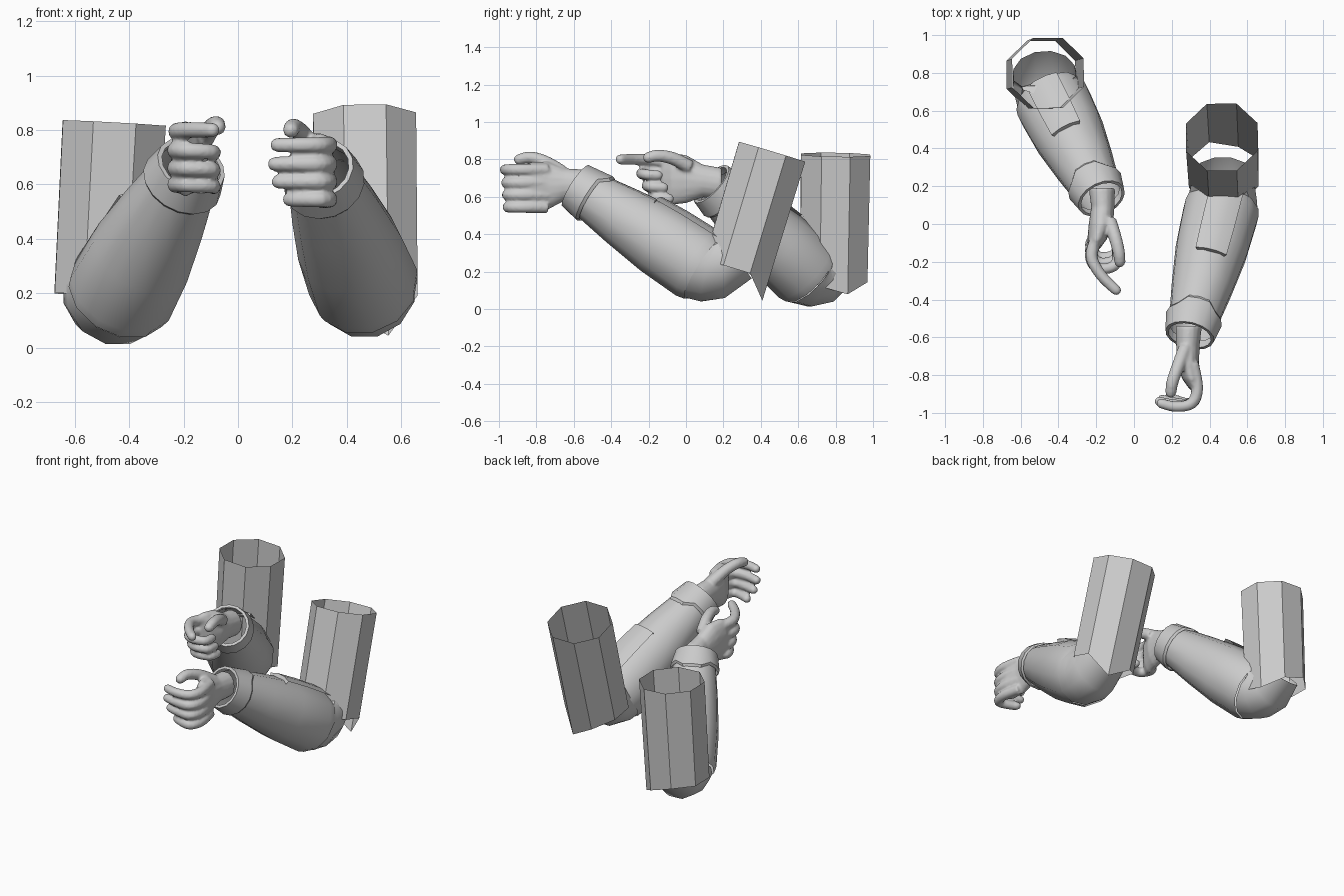
import bpy, bmesh, math
from mathutils import Vector

if "Cube" in bpy.data.objects:
    bpy.data.objects.remove(bpy.data.objects["Cube"])

grey = bpy.data.materials.new("plain grey")
grey.diffuse_color = (0.6, 0.6, 0.6, 1)
grey.use_nodes = True
grey.node_tree.nodes["Principled BSDF"].inputs["Base Color"].default_value = grey.diffuse_color
UP = Vector((0, 0, 1))


def finish(name, bm, angle):
    bmesh.ops.recalc_face_normals(bm, faces=bm.faces[:])
    me = bpy.data.meshes.new(name)
    bm.to_mesh(me)
    bm.free()
    me.materials.append(grey)
    ob = bpy.data.objects.new(name, me)
    bpy.context.collection.objects.link(ob)
    bpy.context.view_layer.objects.active = ob
    ob.select_set(True)
    bpy.ops.object.shade_smooth_by_angle(angle=math.radians(angle))
    ob.select_set(False)
    return ob


def ring(c, d, ru, rv, n, phase=0, arc=360, up=UP):
    """Points around centre c, square to d; angle 90 is the upper side."""
    d = Vector(d).normalized()
    u = d.cross(up).normalized()
    v = u.cross(d)
    count = n if arc == 360 else n + 1
    angles = [math.radians(phase + arc * i / n) for i in range(count)]
    return [Vector(c) + u * ru * math.cos(a) + v * rv * math.sin(a) for a in angles]


def loft(bm, rings, closed=True, caps=False):
    rows = [[bm.verts.new(p) for p in r] for r in rings]
    n = len(rows[0])
    for a, b in zip(rows, rows[1:]):
        for i in range(n if closed else n - 1):
            j = (i + 1) % n
            bm.faces.new((a[i], a[j], b[j], b[i]))
    if caps:
        bm.faces.new(rows[0])
        bm.faces.new(rows[-1])


def upper_arm(side, bottom, top, phase, drops):
    """Open eight-sided sleeve with a few lower corners pulled into points."""
    b, t = Vector(bottom), Vector(top)
    d = (t - b).normalized()
    back = Vector((0, 1, 0))
    low = ring(b, d, 0.20, 0.195, 8, phase, up=back)
    high = ring(t, d, 0.205, 0.20, 8, phase, up=back)
    for i, drop in drops.items():
        low[i] -= d * drop
    bm = bmesh.new()
    loft(bm, [low, high])
    finish(side + "_upper_sleeve", bm, 40)


def forearm(side, elbow, wrist):
    e, w = Vector(elbow), Vector(wrist)
    d = w - e
    prof = [(0, 0.195), (0.06, 0.205), (0.35, 0.195), (0.65, 0.165), (0.97, 0.125)]
    bm = bmesh.new()
    loft(bm, [ring(e + d * t, d, r, r, 12, 15) for t, r in prof])
    finish(side + "_forearm_shell", bm, 35)
    # raised panel along the top, stepped at its front end
    strip = [(0.5, 0.17), (0.5, 0.20), (0.3, 0.21), (0.02, 0.213)]
    bm = bmesh.new()
    loft(bm, [ring(e + d * t, d, r, r, 3, 65, 50) for t, r in strip], closed=False)
    finish(side + "_forearm_panel", bm, 35)
    # wrist cuff with a tab on top
    back = ring(e + d * 0.88, d, 0.142, 0.142, 16)
    mid = ring(e + d * 0.9, d, 0.152, 0.152, 16)
    front = ring(e + d * 1.03, d, 0.132, 0.132, 16)
    for i in (3, 4, 5):
        for r in (back, mid):
            r[i] -= d * 0.05
    bm = bmesh.new()
    loft(bm, [back, mid, front, ring(e + d * 1.03, d, 0.115, 0.115, 16)])
    finish(side + "_wrist_cuff", bm, 35)


def elbow_joint(side, stations):
    bm = bmesh.new()
    loft(bm, [ring(c, d, r, r, 12, 15) for c, d, r in stations])
    finish(side + "_elbow", bm, 40)


def hand(side, palm, digits):
    """Palm and tapered fingers fused into one smooth skin."""
    bm = bmesh.new()
    loft(bm, [ring(c, (0, -1, 0), rx, rz, 16) for c, rx, rz in palm], caps=True)
    for path, r0 in digits:
        pts = [Vector(p) for p in path]
        # smooth the path, then round off the tip
        fine = []
        for i in range(len(pts) - 1):
            p0, p1 = pts[max(i - 1, 0)], pts[i]
            p2, p3 = pts[i + 1], pts[min(i + 2, len(pts) - 1)]
            for k in range(4):
                t = k / 4
                fine.append(0.5 * (2 * p1 + (p2 - p0) * t + (2 * p0 - 5 * p1 + 4 * p2 - p3) * t * t
                                   + (3 * p1 - p0 - 3 * p2 + p3) * t ** 3))
        fine.append(pts[-1])
        end = (fine[-1] - fine[-2]).normalized()
        n = len(fine)
        rad = [r0 * (1 - 0.22 * i / n) for i in range(n)]
        tip = rad[-1]
        for s in (0.5, 0.8, 0.97):
            fine.append(pts[-1] + end * tip * s)
            rad.append(tip * math.sqrt(1 - s * s))
        rings = []
        for i, p in enumerate(fine):
            d = fine[min(i + 1, len(fine) - 1)] - fine[max(i - 1, 0)]
            rings.append(ring(p, d, rad[i], rad[i], 10))
        loft(bm, rings, caps=True)
    ob = finish(side + "_hand", bm, 60)
    m = ob.modifiers.new("fuse", "REMESH")
    m.mode = "VOXEL"
    m.voxel_size = 0.009
    m.use_smooth_shade = True
    s = ob.modifiers.new("soften", "SMOOTH")
    s.factor = 0.5
    s.iterations = 3


# left arm: reaching forward, palm turned inward, fingers bent
upper_arm("left", (0.475, 0.27, 0.21), (0.465, 0.46, 0.84), 22, {1: 0.03, 2: 0.12, 7: 0.02})
forearm("left", (0.47, 0.10, 0.215), (0.30, -0.57, 0.645))
elbow_joint("left", [((0.47, 0.09, 0.22), (0.17, 0.67, -0.43), 0.19),
                     ((0.47, 0.13, 0.215), (0.1, 0.9, -0.25), 0.187),
                     ((0.47, 0.19, 0.23), (0, 1, 0.1), 0.178),
                     ((0.47, 0.25, 0.29), (0, 0.78, 0.63), 0.168)])
fingers = [([(0.31, -0.74, z), (0.335, -0.87, z), (0.305, -0.95, z), (0.22, -0.967 + k, z),
             (tip, -0.95 + k, z)], 0.034)
           for z, tip, k in ((0.745, 0.145, 0), (0.675, 0.135, 0.01), (0.61, 0.15, 0.02), (0.545, 0.19, 0.035))]
thumb = ([(0.27, -0.66, 0.73), (0.235, -0.75, 0.785), (0.205, -0.83, 0.81), (0.195, -0.89, 0.80)], 0.038)
hand("left", [((0.29, -0.54, 0.66), 0.07, 0.085), ((0.285, -0.65, 0.665), 0.062, 0.088),
              ((0.285, -0.74, 0.66), 0.06, 0.13), ((0.305, -0.82, 0.65), 0.05, 0.14),
              ((0.32, -0.87, 0.645), 0.03, 0.125)], fingers + [thumb])

# right arm: held further back, index finger pointing
upper_arm("right", (-0.49, 0.79, 0.19), (-0.455, 0.80, 0.825), 22, {2: 0.04, 3: 0.10, 4: 0.06})
forearm("right", (-0.44, 0.665, 0.185), (-0.18, 0.15, 0.655))
elbow_joint("right", [((-0.44, 0.67, 0.18), (-0.26, 0.52, -0.47), 0.188),
                      ((-0.455, 0.71, 0.185), (-0.22, 0.8, -0.25), 0.185),
                      ((-0.47, 0.76, 0.21), (-0.1, 1, 0.15), 0.178),
                      ((-0.475, 0.80, 0.28), (-0.05, 0.72, 0.7), 0.168)])
index = ([(-0.19, -0.06, 0.78), (-0.225, -0.17, 0.795), (-0.175, -0.27, 0.80), (-0.095, -0.35, 0.80)], 0.035)
curled = [([(-0.2, -0.08, z), (-0.23, -0.17 + k, z), (-0.19, -0.235 + k, z), (-0.1, -0.22 + k, z - 0.005),
            (-0.09, -0.15 + k, z - 0.01)], 0.034)
          for z, k in ((0.725, 0), (0.66, 0.03), (0.60, 0.06))]
thumb = ([(-0.13, 0.02, 0.76), (-0.10, -0.07, 0.805), (-0.08, -0.15, 0.82), (-0.075, -0.2, 0.81)], 0.038)
hand("right", [((-0.17, 0.19, 0.67), 0.07, 0.085), ((-0.165, 0.09, 0.685), 0.062, 0.088),
               ((-0.175, 0.0, 0.695), 0.065, 0.13), ((-0.195, -0.08, 0.695), 0.052, 0.14),
               ((-0.21, -0.13, 0.695), 0.03, 0.125)], [index, thumb] + curled)
